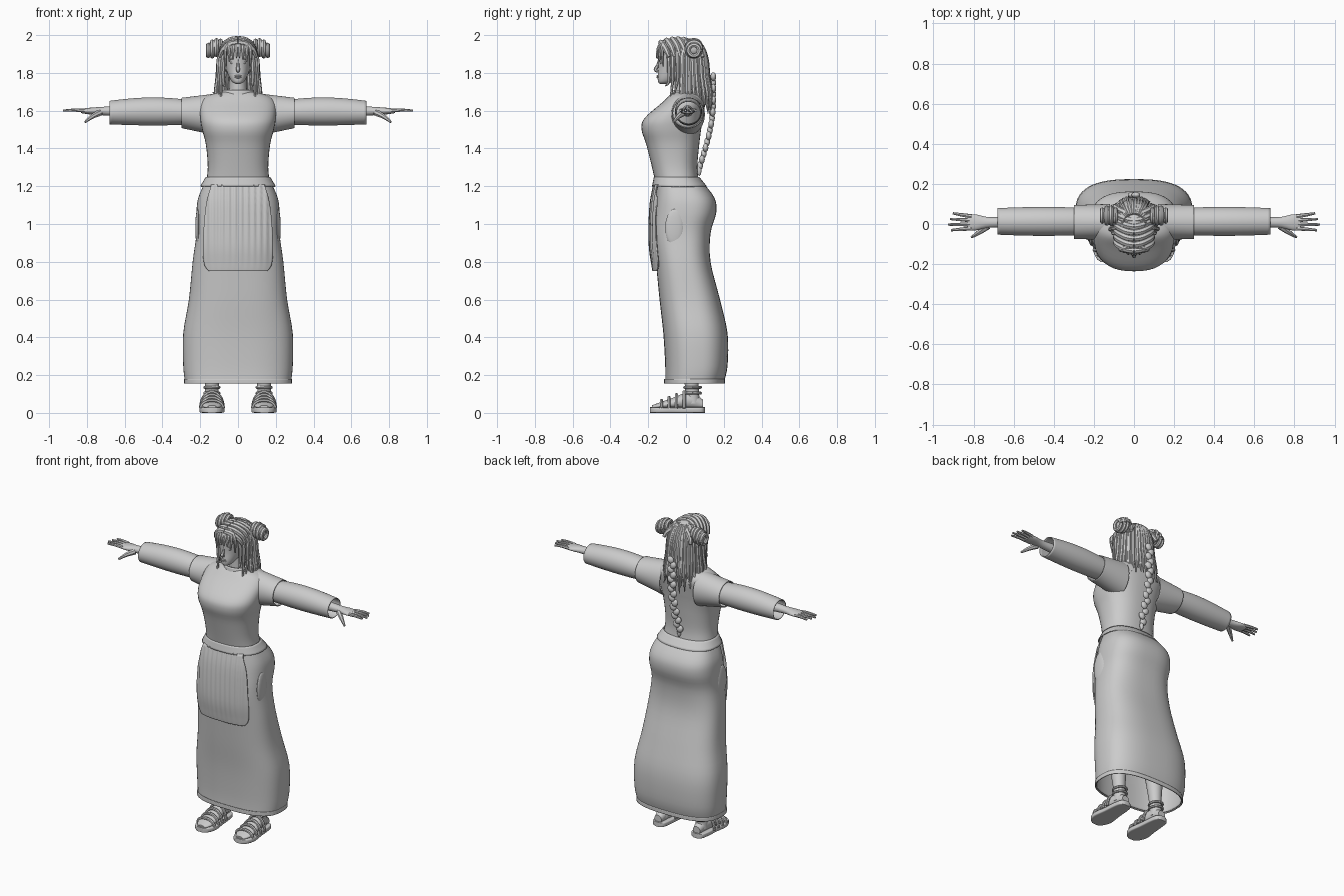
import bpy, bmesh, random
from math import sin, cos, pi, tau, radians, copysign
from mathutils import Vector, Matrix

if "Cube" in bpy.data.objects:
    bpy.data.objects.remove(bpy.data.objects["Cube"])
random.seed(4)

grey = bpy.data.materials.new("plain_grey")
grey.use_nodes = True
grey.diffuse_color = (0.6, 0.6, 0.6, 1)
grey.node_tree.nodes["Principled BSDF"].inputs["Base Color"].default_value = grey.diffuse_color
finished_parts = []


def finish(name, bm, mirror=False, thickness=0):
    """Turn a bmesh into a named part with optional mirror and cloth thickness."""
    bmesh.ops.recalc_face_normals(bm, faces=bm.faces)
    mesh = bpy.data.meshes.new(name)
    bm.to_mesh(mesh)
    bm.free()
    mesh.materials.append(grey)
    part = bpy.data.objects.new(name, mesh)
    bpy.context.collection.objects.link(part)
    if mirror:
        part.modifiers.new("mirror", "MIRROR").use_mirror_merge = False
    if thickness:
        part.modifiers.new("cloth", "SOLIDIFY").thickness = thickness
    finished_parts.append(part)


def smooth_rows(rows, steps=4):
    """Catmull-Rom interpolation through rows of numbers."""
    result = []
    last = len(rows) - 1
    for i in range(last):
        quad = (rows[max(i - 1, 0)], rows[i], rows[i + 1], rows[min(i + 2, last)])
        for step in range(steps):
            t = step / steps
            result.append([b + (c - a) * t / 2 + (a - 2.5 * b + 2 * c - d / 2) * t * t
                           + (1.5 * (b - c) + (d - a) / 2) * t ** 3 for a, b, c, d in zip(*quad)])
    return result + [list(rows[last])]


def skin(bm, rings, capped):
    """Bridge neighbouring rings with quads and optionally close the ends."""
    for lower, upper in zip(rings, rings[1:]):
        for i in range(len(lower)):
            bm.faces.new((lower[i - 1], lower[i], upper[i], upper[i - 1]))
    if capped:
        bm.faces.new(rings[0])
        bm.faces.new(rings[-1])


def loft(name, axis, rows, power=2, capped=True, sides=40, **options):
    """Superellipse sections; a row is position, two half sizes and the centre."""
    bm = bmesh.new()
    rings = []
    for t, half_u, half_v, centre_u, centre_v in smooth_rows(rows):
        ring = []
        for k in range(sides):
            angle = tau * k / sides
            u, v = (copysign(abs(f) ** (2 / power), f) for f in (cos(angle), sin(angle)))
            u, v = centre_u + half_u * u, centre_v + half_v * v
            ring.append(bm.verts.new({"x": (t, u, v), "y": (u, t, v), "z": (u, v, t)}[axis]))
        rings.append(ring)
    skin(bm, rings, capped)
    finish(name, bm, **options)


def upright(name, rows, **options):
    """Symmetric vertical loft from height, half width, front and back."""
    loft(name, "z", [(height, width, (back - front) / 2, 0, (back + front) / 2)
                     for height, width, front, back in rows], **options)


def tube(bm, points, radii, sides=7):
    """Round strand through points, with a radius at each."""
    path = smooth_rows([(*point, radius) for point, radius in zip(points, radii)])
    spots = [Vector(row[:3]) for row in path]
    normal = None
    rings = []
    for i, row in enumerate(path):
        tangent = (spots[min(i + 1, len(spots) - 1)] - spots[max(i - 1, 0)]).normalized()
        normal = tangent.orthogonal() if normal is None else normal - tangent * normal.dot(tangent)
        normal.normalize()
        binormal = tangent.cross(normal)
        rings.append([bm.verts.new(spots[i] + row[3] * (normal * cos(angle) + binormal * sin(angle)))
                      for angle in (tau * k / sides for k in range(sides))])
    skin(bm, rings, True)


def hoop(bm, centre, across, along, radius):
    """Closed ring of tube spanned by two half-axis vectors."""
    turns = [tau * k / 8 for k in range(9)]
    points = [Vector(centre) + Vector(across) * cos(turn) + Vector(along) * sin(turn) for turn in turns]
    tube(bm, points, [radius] * len(points))


def ball(bm, centre, size, turn=0):
    matrix = Matrix.Translation(centre) @ Matrix.Rotation(turn, 4, "Y") @ Matrix.Diagonal((*size, 1))
    bmesh.ops.create_uvsphere(bm, u_segments=16, v_segments=10, radius=1, matrix=matrix)


# Long skirt, hem and flared waistband
upright("skirt", [
    (0.16, 0.28, -0.11, 0.2), (0.25, 0.29, -0.11, 0.22), (0.42, 0.29, -0.12, 0.22),
    (0.6, 0.26, -0.14, 0.18), (0.8, 0.24, -0.16, 0.13), (0.95, 0.22, -0.18, 0.13),
    (1.06, 0.22, -0.17, 0.16), (1.14, 0.21, -0.16, 0.15), (1.23, 0.17, -0.15, 0.08)],
    power=2.7, capped=False, sides=56, thickness=0.006)
upright("skirt_hem", [(height, 0.285, -0.116, 0.206) for height in (0.155, 0.18)],
        power=2.7, capped=False, sides=56, thickness=0.005)
upright("waistband", [(1.2, 0.2, -0.18, 0.11), (1.25, 0.17, -0.17, 0.07)],
        power=2.4, capped=False, thickness=0.006)

# Bodice with high collar
upright("bodice", [
    (1.21, 0.17, -0.16, 0.07), (1.3, 0.16, -0.18, 0.06), (1.42, 0.17, -0.21, 0.07),
    (1.5, 0.19, -0.235, 0.08), (1.56, 0.2, -0.22, 0.09), (1.64, 0.2, -0.13, 0.1),
    (1.68, 0.16, -0.09, 0.08), (1.7, 0.08, -0.07, 0.06)], power=2.4)
upright("collar", [(1.66, 0.1, -0.09, 0.07), (1.71, 0.08, -0.08, 0.06)],
        capped=False, thickness=0.006)

# Sleeves: a wide upper sleeve over a long, softly swelling sleeve
upper_sleeve, long_sleeve = [], []
for k in range(7):
    along = k / 6
    upper_sleeve.append((0.12 + 0.18 * along, 0.09 - 0.006 * along, 0.11 - 0.03 * along,
                         0.01, 1.58 + 0.008 * along))
    swell = 0.012 * sin(pi * along)
    long_sleeve.append((0.22 + 0.46 * along, 0.066 + swell / 2, 0.062 + swell, 0.013, 1.59 + swell / 2))
loft("upper_sleeve", "x", upper_sleeve, capped=False, mirror=True, thickness=0.006)
loft("long_sleeve", "x", long_sleeve, capped=False, mirror=True, thickness=0.005)

# Hands with four fingers and a thumb
loft("palm", "x", [(reach, width, height, 0.008, 1.598) for reach, width, height in (
    (0.6, 0.03, 0.03), (0.72, 0.026, 0.022), (0.79, 0.04, 0.017), (0.83, 0.038, 0.011))],
    sides=24, mirror=True)
bm = bmesh.new()
for k in range(4):
    side = 0.02 * k - 0.022
    tip = 0.93 - 0.015 * abs(k - 1.2)
    tube(bm, [(0.81, side, 1.6), (0.86, side * 1.2, 1.603), (tip, side * 1.4, 1.6)], [0.011, 0.009, 0.006])
tube(bm, [(0.73, -0.01, 1.59), (0.77, -0.04, 1.57), (0.81, -0.066, 1.54)], [0.018, 0.013, 0.006])
finish("fingers", bm, mirror=True)

# Pleated apron panel wrapping the front of the skirt
bm = bmesh.new()
grid = []
for height, width, front in smooth_rows([(1.21, 0.14, -0.17), (1.1, 0.17, -0.19), (0.9, 0.186, -0.196),
                                         (0.79, 0.18, -0.184), (0.75, 0.155, -0.178)]):
    row = []
    for k in range(-24, 25):
        x = width * k / 24
        wrap = 0.036 * abs(x / 0.18) ** 3
        pleat = 0.004 * cos(x * 190) * min(1, 4 * height - 3)
        row.append(bm.verts.new((x, front + wrap + pleat, height)))
    grid.append(row)
for upper, lower in zip(grid, grid[1:]):
    for i in range(1, len(upper)):
        bm.faces.new((upper[i - 1], upper[i], lower[i], lower[i - 1]))
finish("apron", bm, thickness=0.006)
bm = bmesh.new()
ball(bm, (0.213, -0.06, 0.98), (0.013, 0.05, 0.1))
finish("side_pocket", bm, mirror=True)

# Legs, feet and strapped sandals, all centred on one foot line
foot_x = 0.138
loft("leg", "z", [(height, radius, radius, foot_x, 0.04 - height / 15) for height, radius in (
    (0.05, 0.038), (0.16, 0.037), (0.35, 0.055), (0.5, 0.05), (0.9, 0.08))], sides=24, mirror=True)
loft("foot", "y", [(y, width, top / 2, foot_x, 0.02 + top / 2) for y, width, top in (
    (-0.18, 0.025, 0.02), (-0.14, 0.05, 0.035), (-0.07, 0.05, 0.06),
    (0.02, 0.04, 0.09), (0.09, 0.025, 0.05))], sides=24, mirror=True)
loft("sole", "y", [(y, width, 0.015, foot_x, 0.015) for y, width in (
    (-0.19, 0.025), (-0.17, 0.05), (-0.12, 0.067), (-0.04, 0.057),
    (0.04, 0.05), (0.085, 0.04), (0.1, 0.017))], power=6, sides=32, mirror=True)
bm = bmesh.new()
for k in range(4):
    y, top = 0.04 * k - 0.13, 0.066 + 0.015 * k
    tube(bm, [(foot_x + 0.06 * cos(turn), y, 0.025 + (top - 0.025) * sin(turn))
              for turn in (pi * j / 6 for j in range(7))], [0.009] * 7)
for height in (0.105, 0.135):
    hoop(bm, (foot_x, 0.035, height), (0.038, 0, 0), (0, 0.042, 0), 0.008)
finish("sandal_straps", bm, mirror=True)

# Neck, head and face
upright("neck", [(1.64, 0.06, -0.06, 0.06), (1.72, 0.046, -0.06, 0.045), (1.82, 0.048, -0.06, 0.05)])
upright("head", [
    (1.742, 0.012, -0.137, -0.1), (1.752, 0.03, -0.147, -0.07), (1.78, 0.048, -0.15, -0.01),
    (1.83, 0.066, -0.146, 0.07), (1.91, 0.075, -0.148, 0.09), (1.95, 0.064, -0.125, 0.07),
    (1.975, 0.03, -0.07, 0.03)], power=2.2)
bm = bmesh.new()
tube(bm, [(0, -0.142, 1.87), (0, -0.15, 1.84), (0, -0.16, 1.818), (0, -0.146, 1.807)],
     [0.006, 0.008, 0.011, 0.007])
for height in (1.776, 1.784):
    ball(bm, (0, -0.148, height), (0.018, 0.008, 0.005))
finish("nose_and_lips", bm)
bm = bmesh.new()
ball(bm, (0.03, -0.131, 1.853), (0.013, 0.008, 0.006))
ball(bm, (0.032, -0.138, 1.873), (0.02, 0.006, 0.003))
ball(bm, (0.071, -0.02, 1.835), (0.01, 0.02, 0.03))
finish("eyes_brows_ears", bm, mirror=True)

# Hair cap and overlapping locks across the crown
bm = bmesh.new()
ball(bm, (0, 0, 1.88), (0.093, 0.107, 0.105))
finish("hair_cap", bm)
bm = bmesh.new()
for k in range(7):
    y = 0.03 * k - 0.125
    top = 1.98 - 2.6 * (y + 0.04) ** 2
    tube(bm, [(0, y - 0.008, top), (0.04, y, top - 0.008), (0.08, y + 0.02, top - 0.04),
              (0.096, y + 0.035, 1.885)], [0.015, 0.017, 0.015, 0.01])
finish("crown_locks", bm, mirror=True)

# Fringe and thin face-framing locks
bm = bmesh.new()
for k in range(4):
    x = 0.008 + 0.019 * k
    tube(bm, [(x / 3, -0.11, 1.968), (x, -0.144 + x / 4, 1.935),
              (x, -0.157 + 0.004 * k * k, 1.88 - 0.005 * k * k)], [0.011, 0.012, 0.003])
for x, y, end in ((0.078, -0.09, 1.73), (0.09, -0.07, 1.6), (0.1, -0.045, 1.68)):
    tube(bm, [(x / 2, y, 1.955), (x, y, 1.88), (x, y, 1.76), (x, y - 0.02, end)],
         [0.01, 0.012, 0.009, 0.003])
finish("fringe", bm, mirror=True)

# Loose hair falling around the sides and back in two layers
bm = bmesh.new()
fall = [(0.05, 0.05, 1.972), (0.08, 0.085, 1.935), (0.1, 0.108, 1.87), (0.108, 0.118, 1.78), (0.12, 0.135, 1.69)]
for layer in (1, 0.92):
    for k in range(-12, 13):
        angle = radians(9 * k + random.uniform(-3, 3))
        points = [(width * layer * sin(angle), depth * layer * max(cos(angle), -0.2), height)
                  for width, depth, height in fall]
        end = random.uniform(1.54, 1.64) + 0.06 * abs(sin(angle))
        points.append((random.uniform(0.11, 0.14) * sin(angle), 0.02 + 0.115 * cos(angle), end))
        tube(bm, points, [0.009, 0.013, 0.013, 0.012, 0.01, 0.002])
finish("loose_hair", bm)

# Long back braid with a tied tail
bm = bmesh.new()
beads = 16
for k in range(beads):
    along = k / (beads - 1)
    depth = 0.075 + 0.07 * cos(2.1 * max(0, along - 0.25))
    side = (-1) ** k
    ball(bm, (0.009 * side, depth, 1.78 - 0.47 * along), (0.021, 0.015, 0.024), side / 2)
ball(bm, (0, 0.07, 1.285), (0.012, 0.012, 0.03))
finish("back_braid", bm)

# Twin coiled buns
bm = bmesh.new()
bun = Vector((0.125, 0.042, 1.93))
ball(bm, bun, (0.036, 0.042, 0.042))
for k in range(4):
    offset = 0.022 * (k - 1.5)
    size = 0.04 - 10 * offset * offset
    hoop(bm, bun + Vector((offset, 0, -offset / 3)), (0, size, 0), (0, 0, size), 0.012)
finish("hair_bun", bm, mirror=True)

# Smooth shading with crisp rims
for other in bpy.context.selected_objects:
    other.select_set(False)
for part in finished_parts:
    part.select_set(True)
bpy.context.view_layer.objects.active = finished_parts[0]
bpy.ops.object.shade_smooth_by_angle(angle=radians(50))
